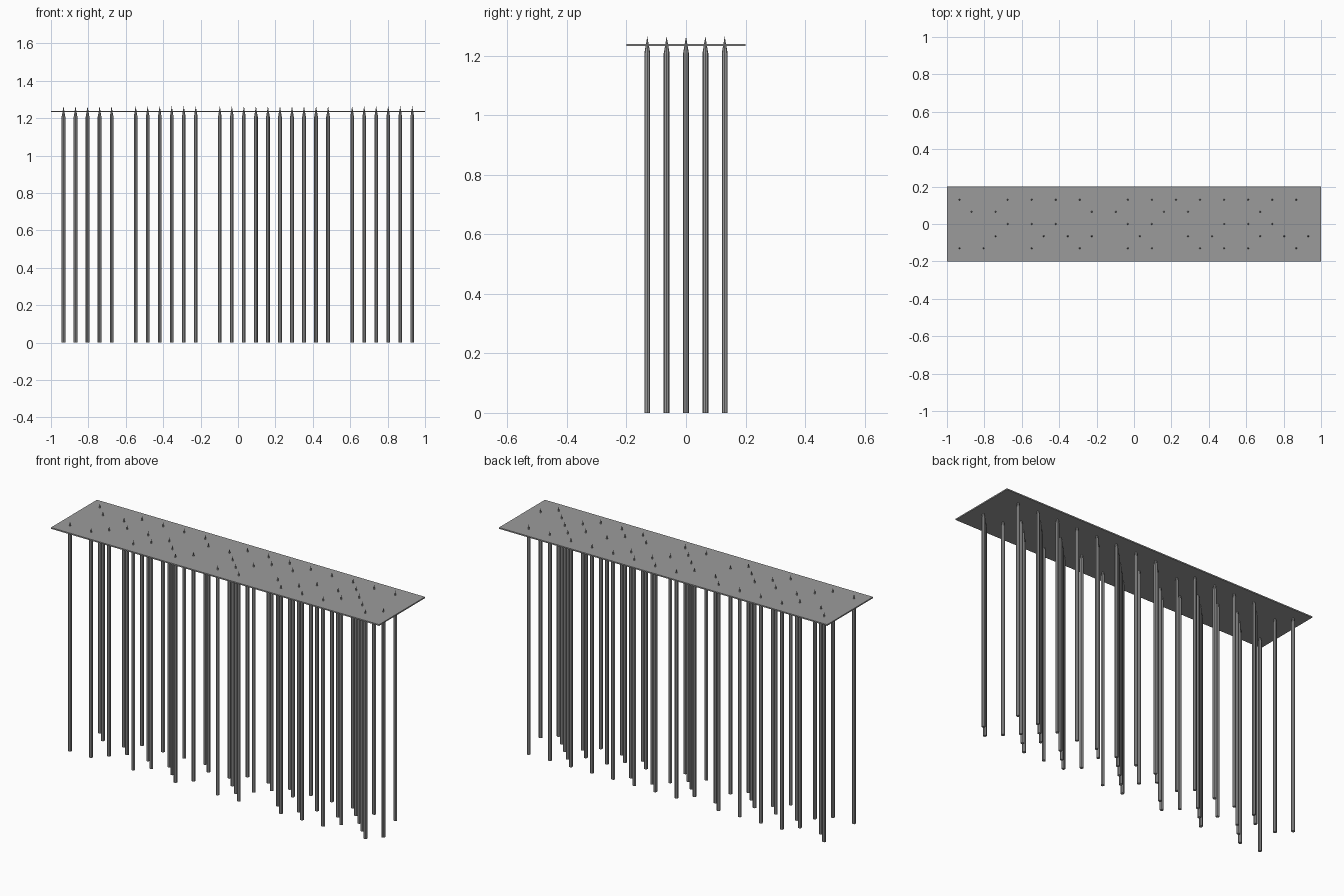
import bpy
import bmesh
from mathutils import Matrix

cube = bpy.data.objects.get("Cube")
if cube:
    bpy.data.objects.remove(cube, do_unlink=True)

# Material
grey = bpy.data.materials.new("mid grey")
grey.use_nodes = True
COLOUR = (0.33, 0.33, 0.33, 1)
grey.diffuse_color = COLOUR
grey.node_tree.nodes["Principled BSDF"].inputs["Base Color"].default_value = COLOUR

PITCH_X, PITCH_Y = 0.0643, 0.065
FIRST_X = -0.933
RADIUS, SHOULDER, TIP = 0.0098, 1.208, 1.265
PLATE_Z, PLATE_THICK = 1.236, 0.007


def add_object(name, bm):
    mesh = bpy.data.meshes.new(name)
    bm.to_mesh(mesh)
    bm.free()
    mesh.materials.append(grey)
    obj = bpy.data.objects.new(name, mesh)
    bpy.context.collection.objects.link(obj)
    return obj


# Thin plate
bm = bmesh.new()
bmesh.ops.create_cube(bm, size=1)
bmesh.ops.scale(bm, vec=(2, 0.4, PLATE_THICK), verts=bm.verts)
bmesh.ops.translate(bm, vec=(0, 0, PLATE_Z), verts=bm.verts)
add_object("plate", bm)

# Pointed pin: straight shaft whose top face is drawn up into a cone
bm = bmesh.new()
bmesh.ops.create_cone(bm, cap_ends=True, segments=8, radius1=RADIUS,
                      radius2=RADIUS, depth=SHOULDER,
                      matrix=Matrix.Translation((0, 0, SHOULDER / 2)))
top = max(bm.faces, key=lambda f: f.calc_center_median().z)
cone = bmesh.ops.poke(bm, faces=[top])
cone["verts"][0].co.z = TIP
pin = add_object("pin", bm)
pin_mesh = pin.data
bpy.data.objects.remove(pin)

# Staggered pin rows, front to back: row number and its occupied columns
ROWS = {
    -2: "0 2 6 10 14 16 20 22 24 28",
    -1: "3 7 9 11 15 19 21 25 27 29",
    0: "4 6 8 14 16 22 24 26",
    1: "1 3 11 13 17 19 25",
    2: "0 4 6 8 10 14 16 18 20 22 24 26 28",
}
for row, columns in ROWS.items():
    for col in columns.split():
        obj = bpy.data.objects.new("pin", pin_mesh)
        obj.location = (FIRST_X + int(col) * PITCH_X, row * PITCH_Y, 0)
        bpy.context.collection.objects.link(obj)
